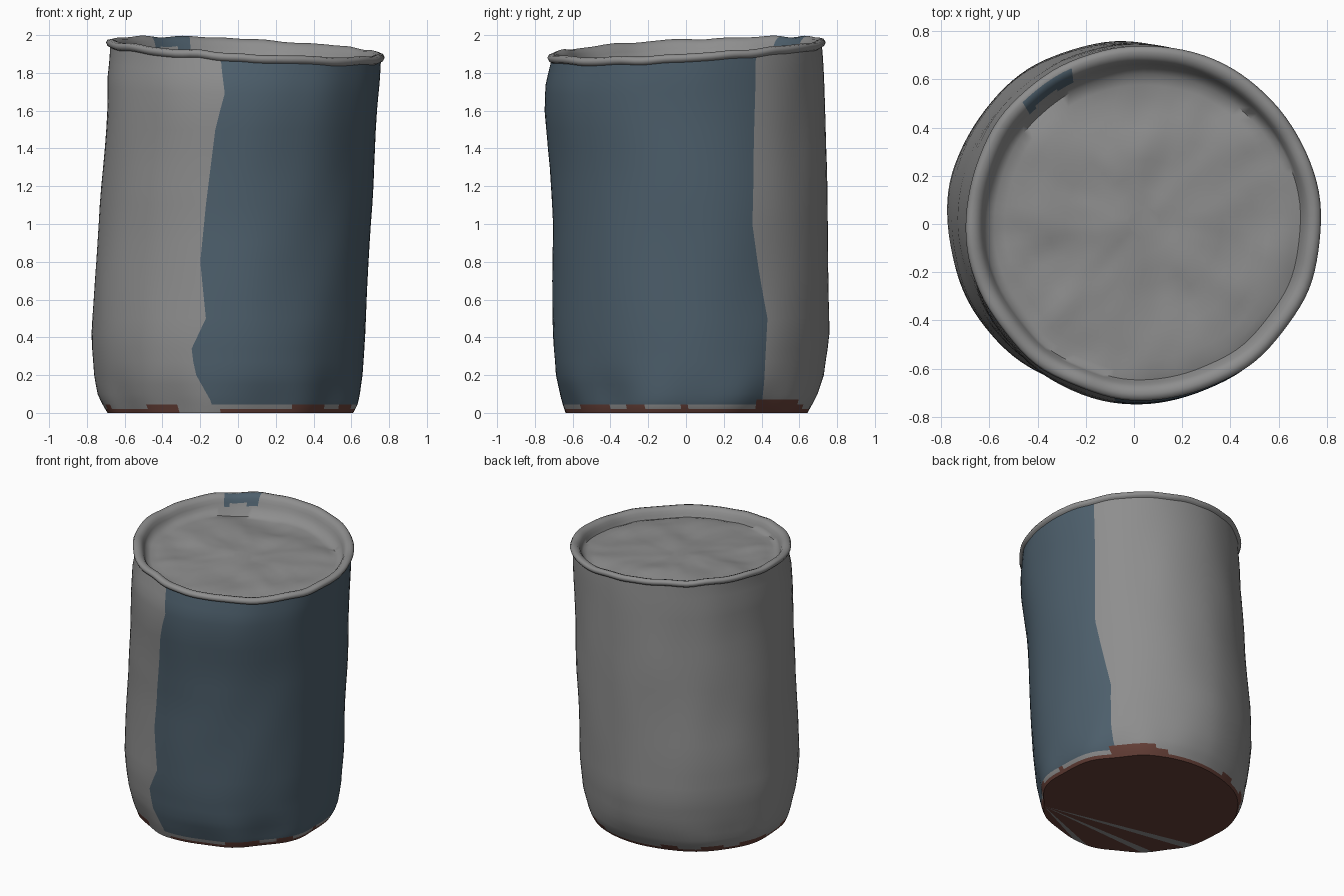
import bpy, bmesh, math
from mathutils import Vector, noise

if "Cube" in bpy.data.objects:
    bpy.data.objects.remove(bpy.data.objects["Cube"])


def material(name, rgb):
    m = bpy.data.materials.new(name)
    m.use_nodes = True
    m.diffuse_color = (*rgb, 1)
    m.node_tree.nodes["Principled BSDF"].inputs["Base Color"].default_value = (*rgb, 1)
    return m


GREY, BLUE, BROWN = range(3)
MATS = [material("worn grey", (0.27, 0.27, 0.27)),
        material("slate blue", (0.075, 0.115, 0.15)),
        material("rust brown", (0.13, 0.05, 0.038))]


def lerp_table(table, z):
    for (z0, a), (z1, b) in zip(table, table[1:]):
        if z <= z1:
            t = max(0, (z - z0) / (z1 - z0))
            return a + (b - a) * t
    return table[-1][1]


def smooth(a, b, v):
    t = min(1, max(0, (v - a) / (b - a)))
    return t * t * (3 - 2 * t)


def tilt(x, y):
    return 0.055 * (y - x)


# Side outline: height, left, right, front and back extents
BODY = [(0, -.70, .61, -.63, .64), (.035, -.72, .63, -.64, .66),
        (.09, -.745, .645, -.655, .69), (.2, -.76, .66, -.685, .725),
        (.4, -.775, .675, -.705, .755), (.7, -.76, .69, -.705, .755),
        (1, -.735, .705, -.705, .75), (1.3, -.715, .72, -.72, .745),
        (1.6, -.695, .74, -.75, .735), (1.75, -.69, .75, -.745, .73),
        (1.85, -.675, .755, -.725, .725), (1.905, -.675, .757, -.71, .72)]
# Edges of the blue panel
FRONT_EDGE = [(0, -.13), (.06, -.14), (.2, -.22), (.33, -.25), (.5, -.17), (.8, -.2),
              (1.1, -.17), (1.5, -.12), (1.7, -.07), (1.9, -.09)]
BACK_EDGE = [(0, .40), (.5, .43), (.8, .38), (1, .35), (1.9, .37)]
N, NB = 108, 40


def extents(z):
    for p, q in zip(BODY, BODY[1:]):
        if z <= q[0]:
            t = (z - p[0]) / (q[0] - p[0])
            return [a + (b - a) * t for a, b in zip(p[1:], q[1:])]
    return BODY[-1][1:]


def ring(bm, z, ext, weight, wobble):
    """One closed loop whose first NB columns span the blue panel."""
    x0, x1, y0, y1 = ext
    cx, cy, rx, ry = (x0 + x1) / 2, (y0 + y1) / 2, (x1 - x0) / 2, (y1 - y0) / 2
    a0 = -math.acos((lerp_table(FRONT_EDGE, z) - cx) / rx)
    a1 = math.asin((lerp_table(BACK_EDGE, z) - cy) / ry)
    loop = []
    for i in range(N):
        if i < NB:
            a = a0 + (a1 - a0) * i / NB
        else:
            a = a1 + (a0 + math.tau - a1) * (i - NB) / (N - NB)
        c, s = math.cos(a), math.sin(a)
        k = 1 + wobble * noise.noise(Vector((c * 2.6, s * 2.6, z * 2.2)))
        x, y = cx + rx * c * k, cy + ry * s * k
        bump = weight * 0.012 * noise.noise(Vector((c * 4, s * 4, 9)))
        loop.append(bm.verts.new((x, y, min(2, z + weight * tilt(x, y) + bump))))
    return loop


def bridge(bm, a, b, rule):
    for i in range(N):
        j = (i + 1) % N
        f = bm.faces.new((a[i], a[j], b[j], b[i]))
        f.material_index = rule(i, f.calc_center_median())


def degrees(c):
    return math.degrees(math.atan2(c.y, c.x))


def finish(bm, name, angle):
    bmesh.ops.recalc_face_normals(bm, faces=bm.faces[:])
    mesh = bpy.data.meshes.new(name)
    bm.to_mesh(mesh)
    bm.free()
    for m in MATS:
        mesh.materials.append(m)
    ob = bpy.data.objects.new(name, mesh)
    bpy.context.collection.objects.link(ob)
    bpy.ops.object.select_all(action="DESELECT")
    ob.select_set(True)
    bpy.context.view_layer.objects.active = ob
    bpy.ops.object.shade_smooth_by_angle(angle=math.radians(angle))
    return ob


# Can wall with its panel, ragged brown foot and base
bm = bmesh.new()
heights = [0, .02, .045, .07, .1, .15, .2, .27, .34, .42, .5] + \
          [.6 + .1 * i for i in range(12)] + [1.76, 1.82, 1.87, 1.905]
loops = [ring(bm, z, extents(z), smooth(1.6, 1.9, z), .012 + .035 * (1 - smooth(.05, .3, z)))
         for z in heights]


def wall_colour(i, c):
    d = degrees(c)
    foot = .03 + .035 * noise.noise(Vector((c.x * 5, c.y * 5, 3)))
    if 36 < d < 62:
        foot = .085
    elif -118 < d < -98:
        foot = 0
    if c.z < foot:
        return BROWN
    return BLUE if i < NB and c.z > .055 else GREY


for a, b in zip(loops, loops[1:]):
    bridge(bm, a, b, wall_colour)

# Base creased as a fan from one corner, with a few bare slivers
foot = loops[0]
apex = min(range(N), key=lambda i: abs(degrees(foot[i].co) + 45))
for k in range(1, N - 1):
    a, b = foot[(apex + k) % N], foot[(apex + k + 1) % N]
    f = bm.faces.new((foot[apex], b, a))
    d = degrees(f.calc_center_median() * 2 - foot[apex].co * .6)
    d = degrees((a.co + b.co) / 2)
    bare = any(abs(d - s) < w for s, w in ((-96, 4), (-137, 3), (-161, 3)))
    f.material_index = GREY if bare else BROWN
finish(bm, "can_wall", 50)

# Rolled rim and dished lid
bm = bmesh.new()
top = BODY[-1][1:]


def inset(d):
    return (top[0] + d, top[1] - d, top[2] + d, top[3] - d)


rim = [(1.895, .006), (1.905, -.012), (1.922, -.02), (1.937, -.012), (1.942, .008),
       (1.935, .03), (1.918, .045), (1.895, .055), (1.872, .065)]
loops = [ring(bm, z, inset(d), 1, .014) for z, d in rim]


def rim_colour(i, c):
    return BLUE if 112 < degrees(c) < 134 and c.z > 1.93 and math.hypot(c.x, c.y) < .69 else GREY


for a, b in zip(loops, loops[1:]):
    bridge(bm, a, b, rim_colour)

edge = [v.co.copy() for v in loops[-1]]
centre = Vector((.04, .01, 1.865))
last = loops[-1]
for s in (.95, .88, .8, .7, .6, .5, .4, .3, .2, .1):
    loop = []
    for p in edge:
        q = centre.lerp(p, s)
        crumple = noise.noise(q * 5) * .018 + noise.noise(q * 11) * .006
        q.z = 1.862 + .6 * tilt(q.x, q.y) + crumple * smooth(1, .85, s)
        q.z -= .03 * smooth(.3, .5, q.y) * smooth(.75, .55, q.y)
        loop.append(bm.verts.new(q))
    bridge(bm, last, loop, lambda i, c: GREY)
    last = loop
bm.faces.new(last)
finish(bm, "rim_and_lid", 60)
